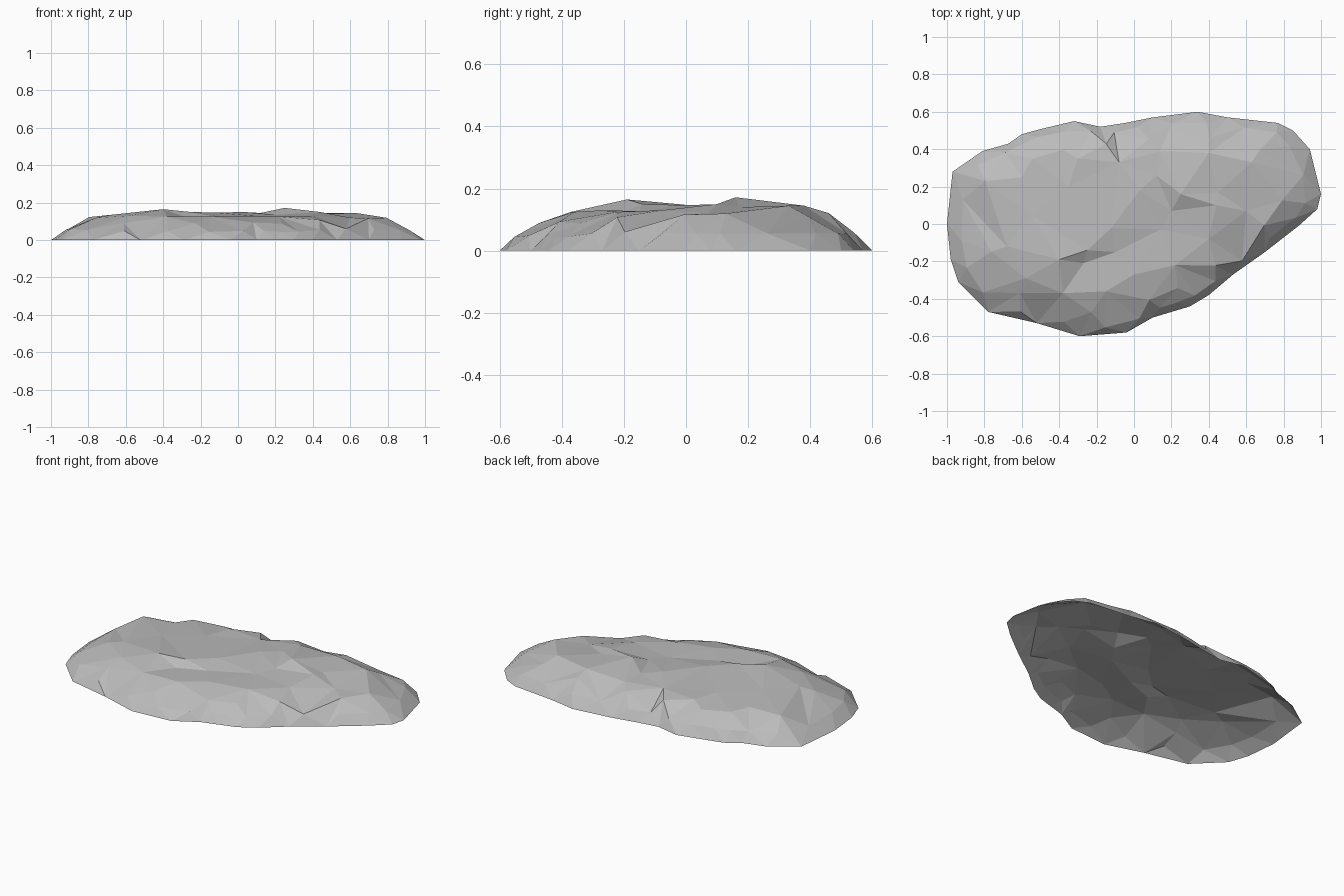
import bpy
import bmesh
import random
from mathutils import Vector
from mathutils.geometry import delaunay_2d_cdt

random.seed(4)

default_cube = bpy.data.objects.get("Cube")
if default_cube:
    bpy.data.objects.remove(default_cube, do_unlink=True)


def make_material(name, colour):
    material = bpy.data.materials.new(name)
    material.use_nodes = True
    material.diffuse_color = colour
    shader = material.node_tree.nodes["Principled BSDF"]
    shader.inputs["Base Color"].default_value = colour
    shader.inputs["Roughness"].default_value = 0.9
    return material


# Ground outline of the slab, counter-clockwise, in hundredths
OUTLINE = [
    (100, 16), (98, 8), (88, -1), (70, -15), (53, -27), (40, -38),
    (30, -44), (20, -47), (10, -50), (-4, -58), (-29, -60), (-52, -53),
    (-78, -47), (-94, -31), (-98, -19), (-100, 0), (-97, 28), (-81, 39),
    (-67, 43), (-60, 48), (-49, 51), (-32, 55), (-18, 52), (-5, 54),
    (10, 57), (34, 60), (50, 57), (77, 54), (85, 50), (94, 40),
]

# Crests and troughs of the diagonal strata on top, in hundredths
STRATA = [
    (-58, -29, 13), (-40, -19, 16.5), (-25, -14, 15), (-12, -2, 14.7),
    (-27, -21, 12), (-10, -15, 12.5), (14, -3, 12.5), (0, -27, 13),
    (-15, -36, 12.5), (-38, -37, 12.5), (22, -22, 12.5), (40, -8, 13),
    (20, 7, 13.5), (3, 18, 15), (25, 16, 17.2), (44, 10, 15),
    (60, 7, 12), (45, 17, 14), (63, 33, 14.5), (40, 38, 14.5),
    (12, 26, 14.5), (14, 39, 14), (-8, 33, 13.5), (-35, 20, 13.5),
    (-30, 35, 13.5), (-55, 5, 14.3), (-68, -12, 13.5), (-60, 25, 13),
]


def shrunken_ring(outline, scale, height, jitter):
    """Copy the outline inward and upward, roughened a little."""
    ring = []
    for point in outline:
        amount = scale + random.uniform(-jitter, jitter)
        # The front lip slopes more gently than the rest
        lip = 0.8 if point.y < -0.4 else 1.0
        rise = height * lip * random.uniform(0.92, 1.08)
        ring.append(Vector((point.x * amount, point.y * amount, rise)))
    return ring


# Collect the rim, the two shoulder rings and the top points
rim = [Vector((x, y, 0)) / 100 for x, y in OUTLINE]
midpoints = [(a + b) / 2 for a, b in zip(rim, rim[1:] + rim[:1])]
points = list(rim)
points += shrunken_ring(midpoints, 0.93, 0.058, 0.012)
points += shrunken_ring(rim[::2], 0.80, 0.115, 0.025)
points += [Vector(p) / 100 for p in STRATA]

# Triangulate in plan within the rim, then lift each point to its height
count = len(rim)
border = [(i, (i + 1) % count) for i in range(count)]
flat, _, faces, sources, _, _ = delaunay_2d_cdt(
    [p.to_2d() for p in points], border, [], 1, 0.0001)

bm = bmesh.new()
verts = []
for position, source in zip(flat, sources):
    height = points[source[0]].z if source else 0
    verts.append(bm.verts.new((position.x, position.y, height)))
for face in faces:
    bm.faces.new([verts[i] for i in face])
bm.normal_update()
for face in bm.faces:
    face.smooth = False
    if face.normal.z < 0:
        face.normal_flip()

# Open-bottomed faceted rock shell
mesh = bpy.data.meshes.new("rock_slab")
bm.to_mesh(mesh)
bm.free()
mesh.materials.append(make_material("pale grey stone", (0.5, 0.5, 0.5, 1)))
rock = bpy.data.objects.new("rock_slab", mesh)
bpy.context.collection.objects.link(rock)
